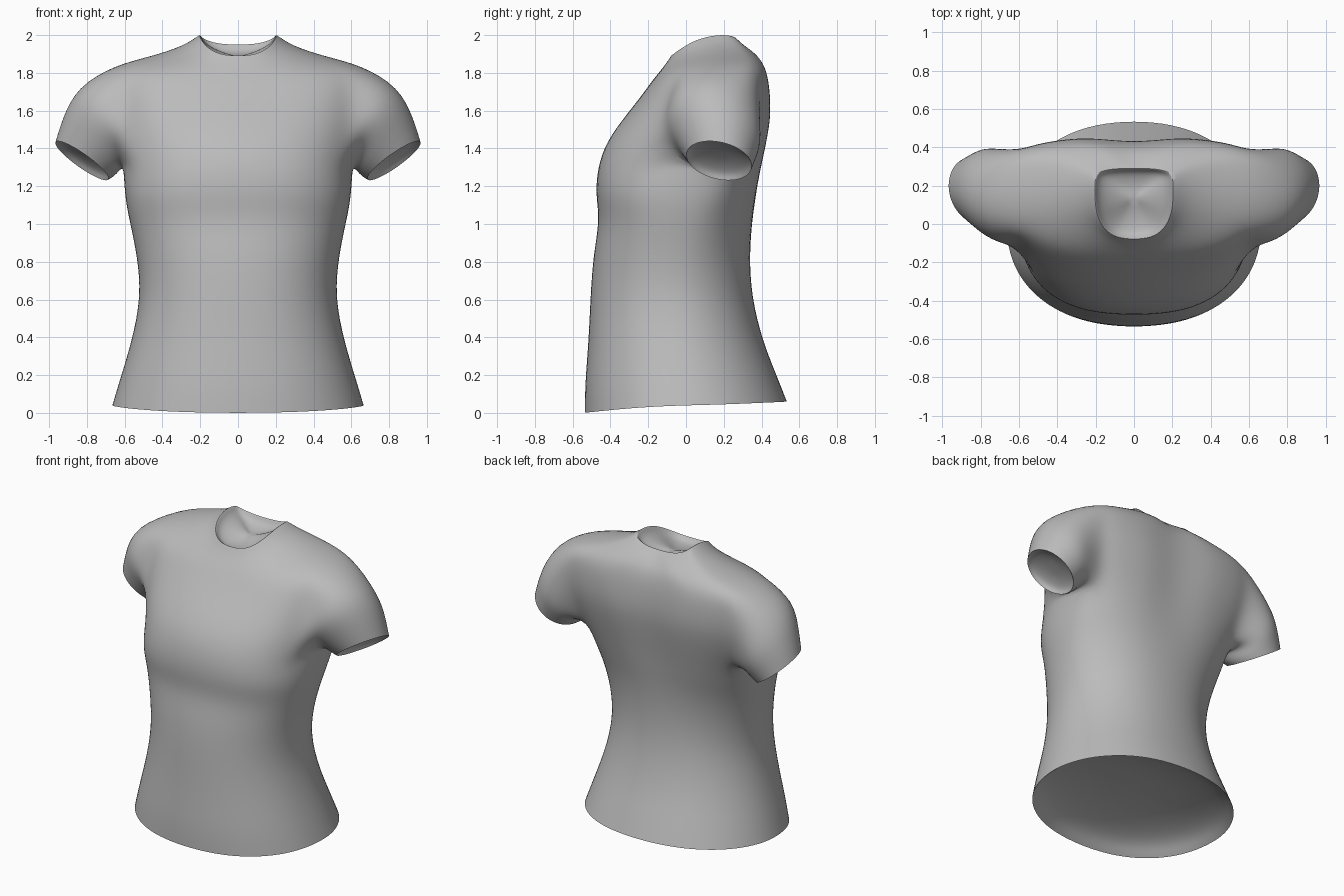
import bpy
import bmesh
from math import sin, cos, pi, radians
from mathutils import Vector

cube = bpy.data.objects.get("Cube")
if cube:
    bpy.data.objects.remove(cube, do_unlink=True)

COLUMNS = 24                   # column 0 is the front centre, 12 the back centre
HOLE_LEFT, HOLE_RIGHT = 4, 8   # columns bounding each armhole
ARMPIT, SHOULDER = 7, 11       # rows bounding each armhole

# z front, z side, z back, half width, y front, y side, y back, roundness
ROWS = [
    (0, .04, .06, .672, -.54, 0, .54, .9),
    (.15, .18, .2, .63, -.54, -.02, .485, .9),
    (.38, .38, .38, .567, -.52, -.04, .41, .9),
    (.62, .62, .62, .517, -.51, -.05, .35, .9),
    (.84, .84, .84, .54, -.495, -.04, .34, .9),
    (1.02, 1.02, 1.02, .58, -.46, -.02, .355, .85),
    (1.15, 1.15, 1.15, .605, -.482, 0, .38, .8),
    (1.29, 1.3, 1.28, .61, -.475, .08, .405, .8),
    (1.43, 1.43, 1.42, .65, -.43, .14, .435, .85),
    (1.56, 1.57, 1.56, .68, -.335, .16, .46, .85),
    (1.67, 1.72, 1.69, .68, -.245, .17, .455, .8),
    (1.76, 1.845, 1.79, .66, -.18, .18, .44, .8),
    (1.82, 1.89, 1.865, .46, -.13, .19, .41, .85),
    (1.86, 1.945, 1.92, .29, -.1, .2, .35, .85),
    (1.89, 2.005, 1.95, .205, -.08, .18, .29, .75),
]

# Sleeve rings: centre, half axis towards the shoulder, half depth
SLEEVE = [
    ((.735, .15, 1.51), (.12, 0, .22), .26),
    ((.79, .165, 1.41), (.14, 0, .16), .212),
    ((.826, .175, 1.335), (.143, 0, .102), .178),
]
SLEEVE_ACROSS = Vector((.12, 1, -.17))   # the front of each cuff sits higher


def body_point(row, column):
    zf, zs, zb, half, yf, ys, yb, power = row
    angle = 2 * pi * column / COLUMNS
    s, c = sin(angle), cos(angle)
    front = c > 0
    x = half * abs(s) ** power * (1 if s > 0 else -1)
    # the back gets squarer towards the shoulder blades
    square = min(max(zs - 1, 0) / .5, 1)
    bend = power if front else power + .12 - .52 * square
    y = ys + ((yf if front else yb) - ys) * abs(c) ** bend
    z = zs + ((zf if front else zb) - zs) * abs(c) ** 1.4
    if column == COLUMNS // 2 and row is not ROWS[-1]:
        y -= .035 * square     # spine groove
    return Vector((x, y, z))


bm = bmesh.new()
crease = bm.edges.layers.float.new("crease_edge")


def bridge(a, b):
    for i in range(len(a)):
        k = (i + 1) % len(a)
        bm.faces.new((a[i], a[k], b[k], b[i]))


def lining(rim, direction, depth, sharpness):
    """Close an opening with a shallow hollow."""
    centre = sum((v.co for v in rim), Vector()) / len(rim)
    previous = rim
    for scale, sink in ((.96, .15), (.85, .6), (.45, .95)):
        ring = [bm.verts.new(centre + (v.co - centre) * scale + direction * depth * sink)
                for v in rim]
        bridge(previous, ring)
        previous = ring
    tip = bm.verts.new(centre + direction * depth)
    for i in range(len(previous)):
        bm.faces.new((previous[i], previous[(i + 1) % len(previous)], tip))
    for i in range(len(rim)):
        bm.edges.get((rim[i], rim[(i + 1) % len(rim)]))[crease] = sharpness


# Body: stacked rings with an armhole left open on each side
grid = [[None] * COLUMNS for row in ROWS]
for r, row in enumerate(ROWS):
    for c in range(COLUMNS):
        side = min(c, COLUMNS - c)
        if ARMPIT < r < SHOULDER and HOLE_LEFT < side < HOLE_RIGHT:
            continue
        grid[r][c] = bm.verts.new(body_point(row, c))
for r in range(len(ROWS) - 1):
    for c in range(COLUMNS):
        k = (c + 1) % COLUMNS
        inside = min(c, COLUMNS - c - 1)
        if ARMPIT <= r < SHOULDER and HOLE_LEFT <= inside < HOLE_RIGHT:
            continue
        bm.faces.new((grid[r][c], grid[r][k], grid[r + 1][k], grid[r + 1][c]))

# Sleeves: rings that grow out of the armhole border
for sign in (1, -1):
    border = [(SHOULDER, c) for c in range(HOLE_LEFT, HOLE_RIGHT)]
    border += [(r, HOLE_RIGHT) for r in range(SHOULDER, ARMPIT, -1)]
    border += [(ARMPIT, c) for c in range(HOLE_RIGHT, HOLE_LEFT, -1)]
    border += [(r, HOLE_LEFT) for r in range(ARMPIT, SHOULDER)]
    ring = [grid[r][sign * c % COLUMNS] for r, c in border]
    for centre, axis, depth in SLEEVE:
        following = []
        for i in range(len(ring)):
            a = 2 * pi * i / len(ring) - pi / 4
            p = Vector(centre) + Vector(axis) * cos(a) + SLEEVE_ACROSS * depth * sin(a)
            p.x *= sign
            following.append(bm.verts.new(p))
        bridge(ring, following)
        ring = following
    lining(ring, Vector((-.58 * sign, 0, .81)), .05, 1)

# Hem and neck openings
lining(grid[0], Vector((0, 0, 1)), .14, 1)
lining(grid[-1], Vector((0, 0, -1)), .07, .6)

bmesh.ops.recalc_face_normals(bm, faces=bm.faces[:])
mesh = bpy.data.meshes.new("shirt")
bm.to_mesh(mesh)
bm.free()

# One plain cloth colour
cloth = bpy.data.materials.new("grey cloth")
cloth.use_nodes = True
grey = (.5, .5, .5, 1)
cloth.diffuse_color = grey
cloth.node_tree.nodes["Principled BSDF"].inputs["Base Color"].default_value = grey
mesh.materials.append(cloth)

shirt = bpy.data.objects.new("shirt", mesh)
bpy.context.collection.objects.link(shirt)
bpy.context.view_layer.objects.active = shirt
shirt.select_set(True)
bpy.ops.object.shade_smooth_by_angle(angle=radians(85))
smooth = shirt.modifiers.new("smooth", 'SUBSURF')
smooth.levels = smooth.render_levels = 2
